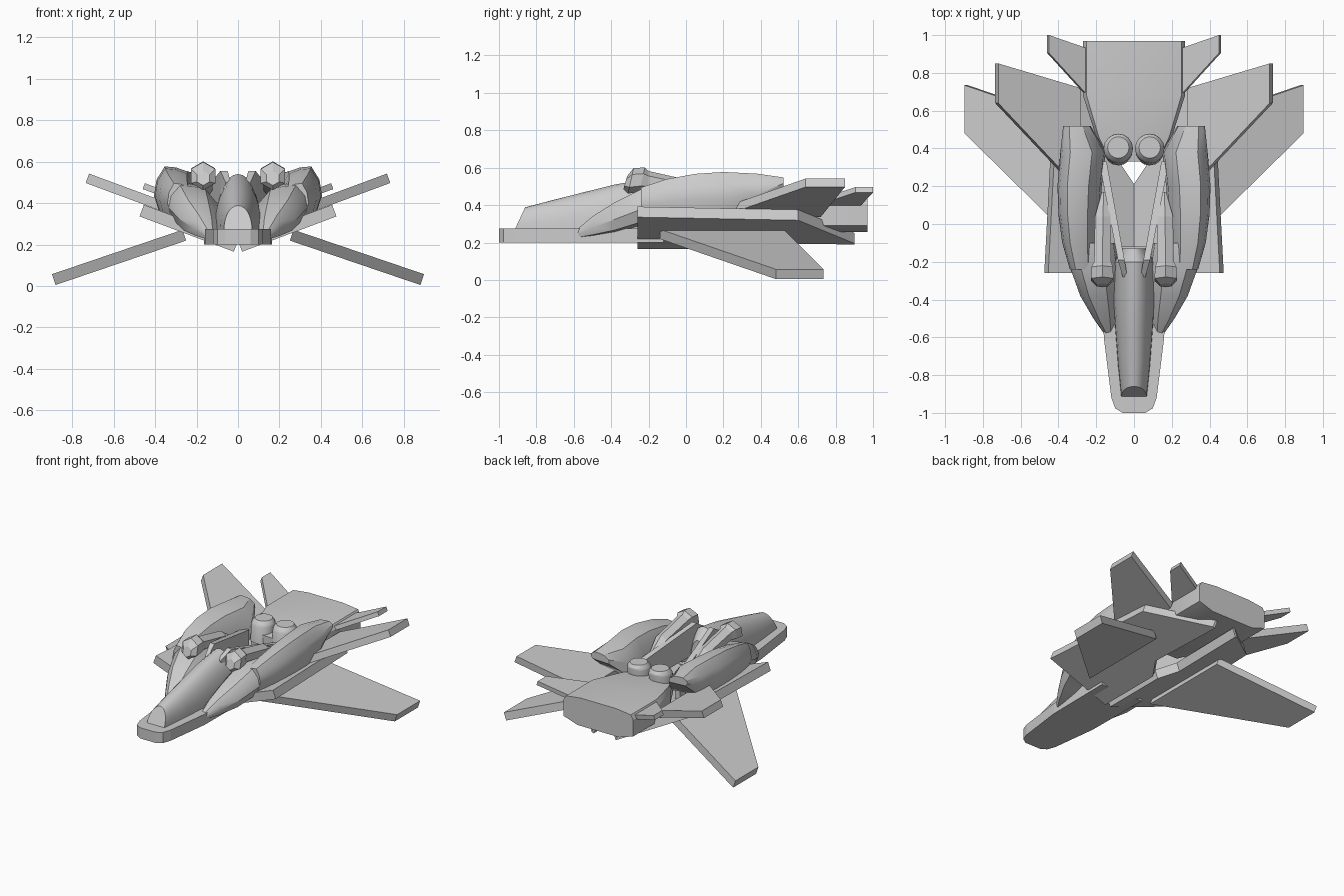
import bpy, bmesh, math
from mathutils import Vector

if "Cube" in bpy.data.objects:
    bpy.data.objects.remove(bpy.data.objects["Cube"])


def finish(name, bm, mirror, smooth):
    bmesh.ops.recalc_face_normals(bm, faces=bm.faces)
    me = bpy.data.meshes.new(name)
    bm.to_mesh(me)
    bm.free()
    ob = bpy.data.objects.new(name, me)
    bpy.context.collection.objects.link(ob)
    if mirror:
        ob.modifiers.new("Mirror", 'MIRROR').use_mirror_merge = False
    if smooth:
        bpy.ops.object.select_all(action='DESELECT')
        ob.select_set(True)
        bpy.context.view_layer.objects.active = ob
        bpy.ops.object.shade_smooth_by_angle(angle=math.radians(smooth))
    return ob


def loft(name, rings, mirror=True, smooth=0):
    """Skin a list of closed 3D rings and cap both ends."""
    bm = bmesh.new()
    vs = [[bm.verts.new(p) for p in r] for r in rings]
    n = len(rings[0])
    for a, b in zip(vs, vs[1:]):
        for i in range(n):
            j = (i + 1) % n
            bm.faces.new((a[i], a[j], b[j], b[i]))
    bm.faces.new(vs[0][::-1])
    bm.faces.new(vs[-1])
    return finish(name, bm, mirror, smooth)


def slab(name, outline, z0, slope, thick, mirror=True):
    """Tilted plate: underside z = z0 + slope * x, thickened along its normal."""
    off = Vector((-slope, 0, 1)).normalized() * thick
    low = [Vector((x, y, z0 + slope * x)) for x, y in outline]
    return loft(name, [low, [p + off for p in low]], mirror)


def cowl_ring(y, xi, xo, zb, zt):
    w, h = xo - xi, zt - zb
    prof = [(0, 0), (.04, .5), (.3, .9), (.55, .98), (.78, 1),
            (.95, .75), (1, .45), (.88, .1)]
    return [(xi + w * u, y, zb + h * v) for u, v in prof]


# Rounded nose plate
half = [(.06, -1), (.1, -.975), (.12, -.92), (.16, -.6), (.165, -.12)]
slab("nose_plate", half + [(-x, y) for x, y in reversed(half)], .2, 0, .075, False)


# Cockpit fuselage with sloped front face
def dome_ring(y, hw, zt, lean=0, zb=.26, n=14):
    pts = []
    for i in range(n + 1):
        a = math.pi * i / n
        s = max(math.sin(a), 0) ** .85
        pts.append((hw * math.cos(a), y - lean * (1 - s), zb + (zt - zb) * s))
    return pts


loft("cockpit", [dome_ring(-.86, .068, .388, .06), dome_ring(-.72, .085, .425, .03),
                 dome_ring(-.55, .1, .468), dome_ring(-.38, .112, .51),
                 dome_ring(-.2, .11, .54), dome_ring(-.13, .06, .47)], False, 35)

# Tilted hull plates, open V between them at the rear
slab("hull_plate", [(.02, -.26), (.475, -.26), (.43, .6), (.1, .9), (.085, .9),
                    (.1, .33), (.02, .21)], .158, .374, .06)

# Wings and tail fins
slab("lower_wing", [(.25, -.14), (.88, .48), (.88, .735), (.25, .52)], .304, -.34, .055)
slab("upper_wing", [(.3, .18), (.735, .64), (.735, .85), (.3, .72)], .225, .37, .048)
slab("tail_fin", [(.2, .62), (.46, .905), (.46, 1), (.2, .91)], .2975, .37, .03)


# Rear engine body
def body_ring(y, hw, zb, zt):
    side = [(.6 * hw, zb), (hw, zb + .035), (hw, zt - .045), (.93 * hw, zt - .014), (.5 * hw, zt)]
    full = side + [(-x, z) for x, z in reversed(side)]
    return [(x, y, z) for x, z in full]


loft("engine_body", [body_ring(.33, .13, .28, .42), body_ring(.46, .2, .27, .435),
                     body_ring(.68, .27, .255, .45), body_ring(.97, .27, .255, .45)], False, 25)

# Front shoulders and side pods
loft("shoulder", [cowl_ring(-.6, .11, .145, .22, .255), cowl_ring(-.5, .09, .215, .23, .34),
                  cowl_ring(-.38, .08, .285, .25, .415), cowl_ring(-.24, .08, .335, .29, .485),
                  cowl_ring(-.1, .1, .36, .3, .5)], True, 30)
loft("side_pod", [cowl_ring(-.24, .2, .34, .32, .495), cowl_ring(-.1, .19, .38, .32, .54),
                  cowl_ring(.05, .18, .4, .32, .567), cowl_ring(.2, .17, .405, .32, .577),
                  cowl_ring(.38, .15, .39, .36, .568), cowl_ring(.52, .23, .375, .49, .548)], True, 30)


# Hexagonal guns with tapering barrels
def hex_ring(x, y, z, r, tilt=0, n=6):
    return [(x + r * math.cos(math.tau * (i + .5) / n), y + tilt * math.sin(math.tau * (i + .5) / n),
             z + r * math.sin(math.tau * (i + .5) / n)) for i in range(n)]


loft("gun", [hex_ring(.168, -.325, .52, .035, .01), hex_ring(.168, -.295, .53, .068, .015),
             hex_ring(.168, -.235, .535, .066, .015), hex_ring(.166, -.2, .53, .052),
             hex_ring(.165, .04, .48, .048), hex_ring(.16, .17, .43, .012)])

# Diverging rails behind the cockpit
loft("rail", [[(a, y, zb), (b, y, zb), (b, y, zt), (a, y, zt)] for a, b, y, zb, zt in
              [(.035, .06, -.28, .35, .5), (.05, .085, -.19, .35, .555), (.145, .185, .33, .28, .43)]])

# Domed vents on the engine body
loft("vent", [[(.083 + r * math.cos(math.tau * i / 16), y + r * math.sin(math.tau * i / 16), z)
               for i in range(16)] for r, y, z in
              [(.075, .385, .36), (.078, .4, .47), (.073, .403, .485), (.057, .405, .505)]], True, 25)
